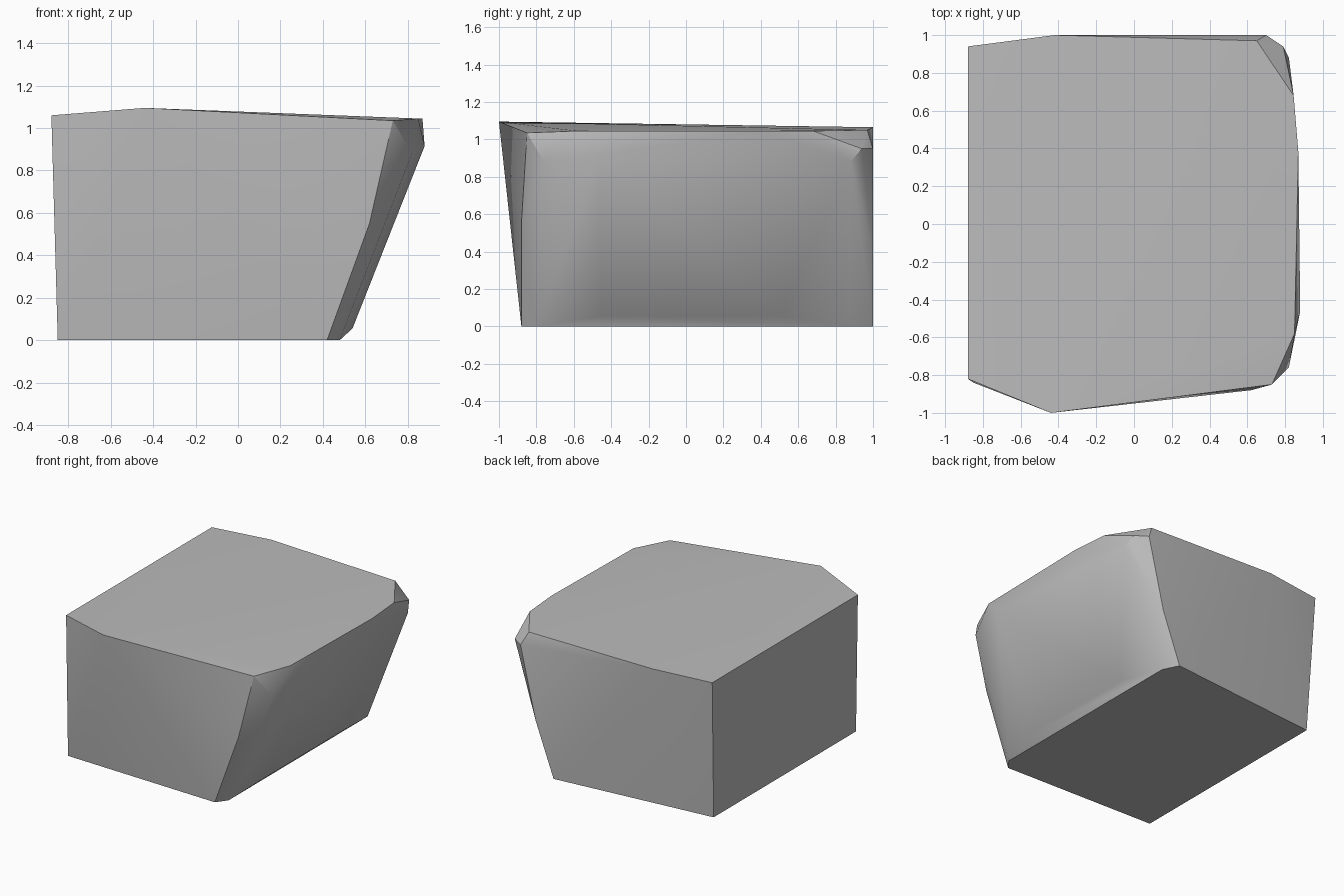
import bpy
import bmesh
import math

if "Cube" in bpy.data.objects:
    bpy.data.objects.remove(bpy.data.objects["Cube"], do_unlink=True)

# Plain stone grey
stone = bpy.data.materials.new("stone_grey")
stone.use_nodes = True
grey = (0.5, 0.5, 0.5, 1)
stone.diffuse_color = grey
stone.node_tree.nodes["Principled BSDF"].inputs["Base Color"].default_value = grey

# Corner points of the block, grouped by level
top_rim = [
    (-.88, .94, 1.06), (-.88, -.82, 1.06), (-.44, -1, 1.095),
    (.73, -.85, 1.035), (.85, -.58, 1.045), (.87, .38, 1.045),
    (.845, .68, 1.045), (.65, .97, 1.05), (-.42, 1, 1.065),
]
shoulder = [
    (.82, -.76, .88), (.88, -.46, .915),
    (.82, .88, .88), (.79, .94, .95), (.70, 1, .95),
]
corner_edges = [(.62, -.88, .55), (.57, 1, .4)]
foot = [
    (-.85, .88, 0), (-.85, -.84, 0), (.42, -.88, 0), (.48, -.8, 0),
    (.48, .88, 0), (.42, 1, 0), (.54, -.45, .055), (.54, .5, .055),
]

# Wrap the points into one chipped convex block
bm = bmesh.new()
for p in top_rim + shoulder + corner_edges + foot:
    bm.verts.new(p)
bmesh.ops.convex_hull(bm, input=bm.verts)
bmesh.ops.dissolve_limit(bm, angle_limit=math.radians(0.5),
                         verts=bm.verts, edges=bm.edges)
bmesh.ops.recalc_face_normals(bm, faces=bm.faces)
mesh = bpy.data.meshes.new("stone_block")
bm.to_mesh(mesh)
bm.free()
mesh.materials.append(stone)
block = bpy.data.objects.new("stone_block", mesh)
bpy.context.collection.objects.link(block)

# Soft faces with crisp chipped edges
bpy.context.view_layer.objects.active = block
block.select_set(True)
bpy.ops.object.shade_smooth_by_angle(angle=math.radians(30))
